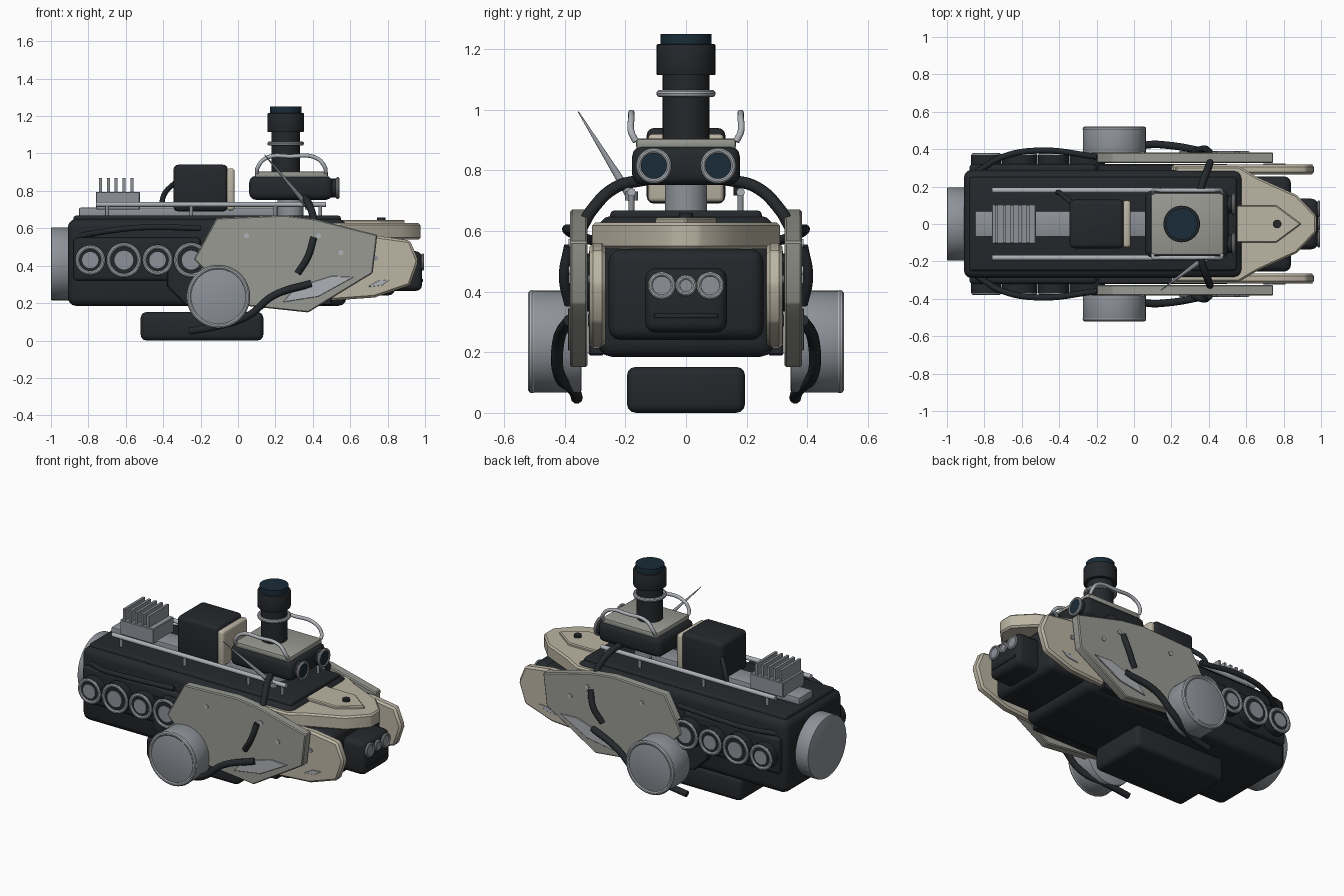
import bpy, bmesh, math
from mathutils import Vector, Matrix

if "Cube" in bpy.data.objects:
    bpy.data.objects.remove(bpy.data.objects["Cube"])

def mat(name, c):
    m = bpy.data.materials.new(name)
    m.diffuse_color = (*c, 1)
    m.use_nodes = True
    m.node_tree.nodes["Principled BSDF"].inputs["Base Color"].default_value = m.diffuse_color
    return m

DARK = mat("dark_casing", (0.018, 0.021, 0.025))
BEIGE = mat("beige_armour", (0.50, 0.46, 0.37))
PALE = mat("pale_armour", (0.32, 0.32, 0.29))
STEEL = mat("steel", (0.27, 0.29, 0.32))
LIGHT = mat("light_steel", (0.42, 0.44, 0.47))
GLASS = mat("dark_glass", (0.01, 0.025, 0.04))
AXES = {'x': Matrix.Rotation(math.pi / 2, 4, 'Y'),
        'y': Matrix.Rotation(math.pi / 2, 4, 'X'), 'z': Matrix()}

def finish(bm, name, m):
    bmesh.ops.recalc_face_normals(bm, faces=bm.faces[:])
    me = bpy.data.meshes.new(name)
    bm.to_mesh(me)
    bm.free()
    me.polygons.foreach_set("use_smooth", [True] * len(me.polygons))
    me.set_sharp_from_angle(angle=math.radians(32))
    me.materials.append(m)
    ob = bpy.data.objects.new(name, me)
    bpy.context.collection.objects.link(ob)
    return ob

def bevel(bm, r, seg):
    if r:
        sharp = [e for e in bm.edges if e.calc_face_angle(0) > 0.5]
        bmesh.ops.bevel(bm, geom=sharp, offset=r, segments=seg, affect='EDGES', profile=0.5)

def box(name, x, y, z, m, r=0.0, seg=3):
    """Box from (min, max) ranges with rounded edges."""
    bm = bmesh.new()
    bmesh.ops.create_cube(bm, size=1)
    for v in bm.verts:
        v.co = [(a + b) / 2 + c * (b - a) for (a, b), c in zip((x, y, z), v.co)]
    bevel(bm, r, seg)
    return finish(bm, name, m)

def cyl(name, c, r, depth, axis, m, r2=None, rim=0.0, n=40):
    bm = bmesh.new()
    bmesh.ops.create_cone(bm, cap_ends=True, segments=n, radius1=r,
                          radius2=r if r2 is None else r2, depth=depth)
    bevel(bm, rim, 2)
    bmesh.ops.transform(bm, matrix=Matrix.Translation(c) @ AXES[axis], verts=bm.verts)
    return finish(bm, name, m)

def ring(name, c, R, r, axis, m, n=40, k=10):
    bm = bmesh.new()
    T = Matrix.Translation(c) @ AXES[axis]
    g = [[bm.verts.new(T @ Vector(((R + r * math.cos(b)) * math.cos(a),
          (R + r * math.cos(b)) * math.sin(a), r * math.sin(b))))
          for b in [j * math.tau / k for j in range(k)]]
         for a in [i * math.tau / n for i in range(n)]]
    for i in range(n):
        for j in range(k):
            bm.faces.new((g[i][j], g[(i + 1) % n][j], g[(i + 1) % n][(j + 1) % k], g[i][(j + 1) % k]))
    return finish(bm, name, m)

def plate(name, pts, lo, hi, m, plane='xz', r=0.006):
    """Outline extruded along y (xz outline) or z (xy outline)."""
    bm = bmesh.new()
    put = (lambda a, b, t: (a, t, b)) if plane == 'xz' else (lambda a, b, t: (a, b, t))
    A = [bm.verts.new(put(a, b, lo)) for a, b in pts]
    B = [bm.verts.new(put(a, b, hi)) for a, b in pts]
    bm.faces.new(A)
    bm.faces.new(B)
    for i in range(len(pts)):
        j = (i + 1) % len(pts)
        bm.faces.new((A[i], A[j], B[j], B[i]))
    bmesh.ops.recalc_face_normals(bm, faces=bm.faces[:])
    bevel(bm, r, 1)
    return finish(bm, name, m)

def tube(name, pts, r, m, smooth=True):
    cu = bpy.data.curves.new(name, 'CURVE')
    cu.dimensions = '3D'
    cu.bevel_depth, cu.bevel_resolution, cu.use_fill_caps = r, 3, True
    sp = cu.splines.new('BEZIER' if smooth else 'POLY')
    if smooth:
        sp.bezier_points.add(len(pts) - 1)
        for p, co in zip(sp.bezier_points, pts):
            p.co = co
            p.handle_left_type = p.handle_right_type = 'AUTO'
    else:
        sp.points.add(len(pts) - 1)
        for p, co in zip(sp.points, pts):
            p.co = (*co, 1)
    cu.materials.append(m)
    ob = bpy.data.objects.new(name, cu)
    bpy.context.collection.objects.link(ob)
    return ob

# Hull, lid, belly skid, rear drum
box("hull", (-.91, .58), (-.29, .29), (.185, .65), DARK, .045)
box("hull_lid", (-.88, .55), (-.25, .25), (.60, .668), DARK, .015)
box("belly_skid", (-.52, .135), (-.195, .195), (0, .152), DARK, .03)
cyl("rear_drum", (-.945, 0, .41), .195, .11, 'x', STEEL, rim=.006, n=48)

# Nose: beige deck, raised arrow, dark head, snout with lenses
half = [(.22, .31), (.56, .31), (.66, .25), (.87, .155), (.975, .045)]
plate("nose_deck", half + [(x, -y) for x, y in reversed(half)], .54, .628, BEIGE, 'xy', .01)
plate("nose_arrow", [(.45, .1), (.76, .1), (.895, 0), (.76, -.1), (.45, -.1)], .62, .645, BEIGE, 'xy')
cyl("deck_bolt", (.765, 0, .648), .023, .022, 'z', DARK, n=20)
box("nose_head", (.5, .84), (-.255, .255), (.24, .54), DARK, .04)
box("snout", (.8, .985), (-.135, .135), (.265, .478), DARK, .035)
box("snout_slot", (.98, .99), (-.105, .105), (.313, .328), DARK, .003)
for y, R in ((-.08, .038), (0, .027), (.08, .038)):
    ring("snout_lens_rim", (.988, y, .42), R, .008, 'x', LIGHT, 28)
    cyl("snout_lens", (.984, y, .42), R, .012, 'x', STEEL, n=28)

# Everything repeated on both flanks
shield = [(-.115, .655), (.25, .67), (.41, .65), (.745, .565), (.72, .36), (.375, .15), (0, .19), (-.235, .435)]
cheek = [(.2, .55), (.745, .56), (.92, .535), (.965, .425), (.92, .295), (.73, .23), (.45, .21), (.2, .3)]
under = [(-.38, .5), (-.38, .29), (-.28, .19), (.5, .19), (.5, .5)]
trim = [(.24, .205), (.31, .285), (.50, .345), (.62, .34), (.43, .235)]
for s in (-1, 1):
    plate("side_shield", shield, s * .325, s * .382, PALE)
    plate("cheek_armour", cheek, s * .265, s * .318, BEIGE, r=.012)
    plate("under_plate", under, s * .27, s * .322, DARK)
    plate("shield_trim", trim, s * .375, s * .389, LIGHT, r=.002)
    plate("cheek_trim", [(.69, .285), (.75, .32), (.81, .325), (.77, .295)], s * .31, s * .323, LIGHT, r=.001)
    for x, z in ((.045, .56), (.43, .56), (.55, .47)):
        cyl("shield_rivet", (x, s * .382, z), .014, .012, 'y', LIGHT, n=14)
    cyl("cheek_rivet", (.735, s * .318, .44), .014, .012, 'y', STEEL, n=14)
    # Row of side ports
    for x, R in ((-.79, .082), (-.61, .095), (-.43, .083), (-.25, .095)):
        cyl("port_body", (x, s * .325, .43), R, .09, 'y', DARK)
        ring("port_rim", (x, s * .367, .43), R - .013, .012, 'y', LIGHT)
        cyl("port_disc", (x, s * .369, .43), R * .53, .012, 'y', STEEL, n=28)
    box("port_shelf", (-.88, -.2), sorted((s * .27, s * .32)), (.32, .55), DARK, .02)
    # Side drum
    cyl("side_drum", (-.105, s * .43, .235), .168, .17, 'y', STEEL, rim=.006, n=48)
    ring("side_drum_rim", (-.105, s * .508, .235), .157, .013, 'y', LIGHT, 48)
    # Roof rail
    tube("roof_rail", [(-.76, s * .18, .728), (.47, s * .18, .728)], .014, LIGHT, False)
    for x in (-.7, -.25, .2, .44):
        cyl("rail_post", (x, s * .18, .69), .01, .07, 'z', STEEL, n=12)
    # Cables
    tube("shield_cable", [(.32, s * .385, .36), (.375, s * .402, .45), (.405, s * .385, .55)], .018, DARK)
    tube("lower_cable", [(-.26, s * .36, .05), (-.12, s * .37, .075), (.05, s * .42, .13),
                         (.19, s * .42, .24), (.39, s * .385, .305)], .02, DARK)
    tube("flank_cable", [(-.84, s * .28, .56), (-.7, s * .36, .585), (-.5, s * .393, .605), (-.2, s * .36, .60)], .016, DARK)
    tube("neck_cable", [(.34, s * .13, .77), (.37, s * .23, .745), (.40, s * .31, .67), (.41, s * .345, .61)], .02, DARK)
    # Turret eyes and handles
    cyl("eye_barrel", (.512, s * .106, .815), .05, .045, 'x', DARK)
    ring("eye_rim", (.533, s * .106, .815), .05, .009, 'x', LIGHT)
    cyl("eye_glass", (.528, s * .106, .815), .047, .018, 'x', GLASS)
    tube("turret_handle", [(.1, s * .165, .895), (.105, s * .18, .925), (.15, s * .18, .975), (.28, s * .18, .985),
                           (.42, s * .18, .975), (.465, s * .18, .925), (.47, s * .165, .895)], .011, LIGHT)

# Roof spine, heat sink, equipment box
box("roof_spine", (-.85, .2), (-.07, .07), (.65, .71), STEEL, .008, 2)
box("heat_sink_base", (-.76, -.525), (-.105, .105), (.70, .795), STEEL, .004, 1)
for i in range(5):
    x = -.735 + i * .042
    box("heat_sink_fin", (x - .008, x + .008), (-.1, .1), (.79, .868), STEEL)
box("equipment_box", (-.345, -.055), (-.13, .13), (.69, .94), DARK, .025)
box("equipment_door", (-.06, -.018), (-.125, .125), (.695, .92), BEIGE, .015)
tube("box_cable", [(-.41, .17, .72), (-.395, .165, .78), (-.33, .11, .85)], .014, DARK)

# Turret
cyl("turret_neck", (.28, 0, .70), .07, .13, 'z', STEEL)
box("turret_head", (.06, .505), (-.178, .178), (.752, .88), DARK, .035)
box("turret_cap", (.09, .48), (-.165, .165), (.87, .905), PALE, .01, 2)
cyl("scope_tube", (.255, 0, 1.01), .077, .23, 'z', DARK)
ring("scope_collar", (.255, 0, 1.053), .086, .012, 'z', LIGHT)
cyl("scope_hood", (.255, 0, 1.165), .097, .102, 'z', DARK, rim=.004)
cyl("scope_glass", (.255, 0, 1.222), .084, .056, 'z', GLASS)

# Antenna: tapering spike with ball foot
a, b = Vector((.38, -.18, .71)), Vector((.142, -.355, .993))
ant = cyl("antenna", (0, 0, 0), .016, (b - a).length, 'z', STEEL, r2=.002, n=12)
ant.matrix_world = Matrix.Translation((a + b) / 2) @ (b - a).to_track_quat('Z', 'Y').to_matrix().to_4x4()
cyl("antenna_foot", (.38, -.18, .715), .022, .03, 'z', STEEL, n=20)
